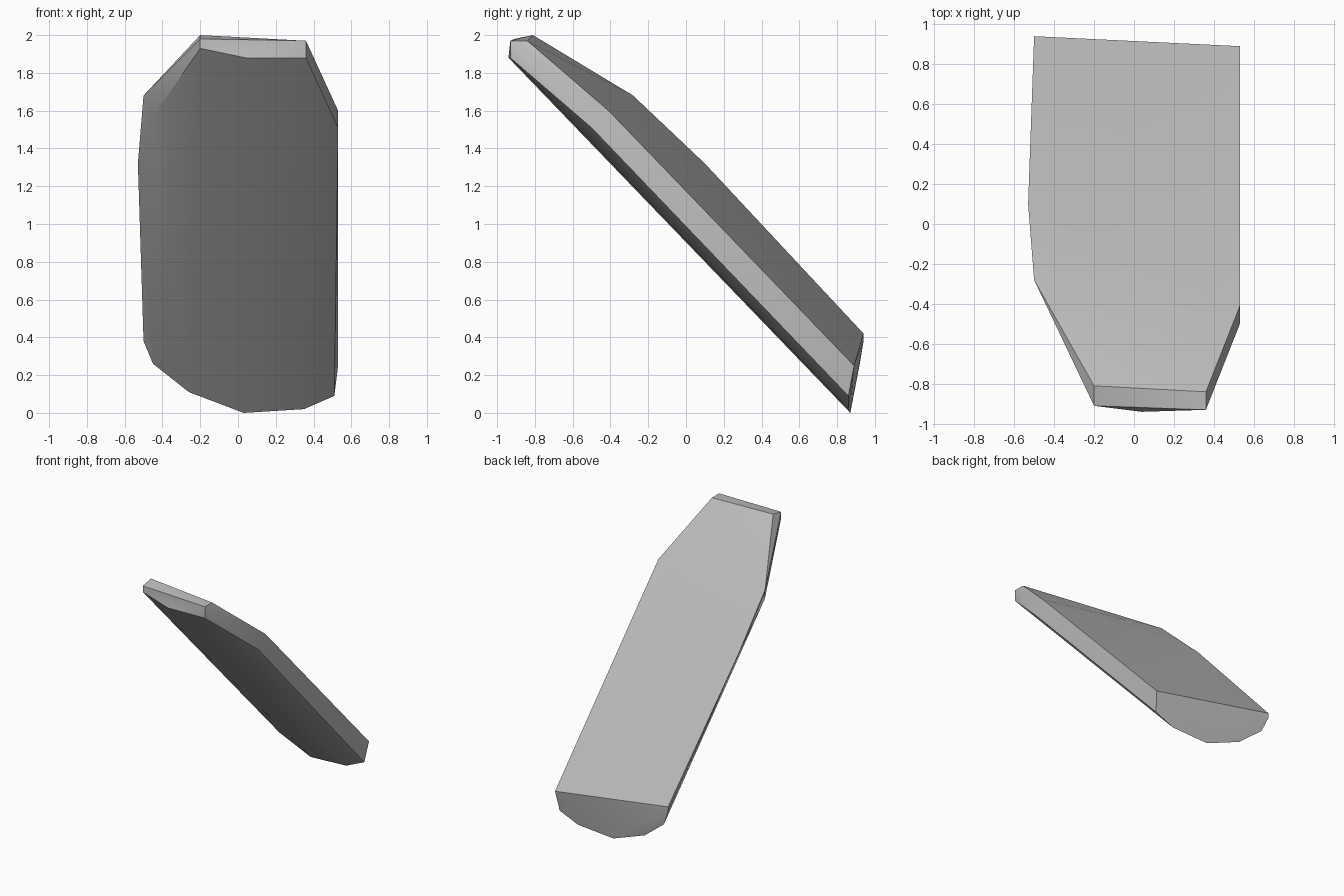
import bpy, bmesh, math

# Remove the default cube if present
cube = bpy.data.objects.get("Cube")
if cube:
    bpy.data.objects.remove(cube, do_unlink=True)


def flat_material(name, colour):
    mat = bpy.data.materials.new(name)
    mat.use_nodes = True
    mat.diffuse_color = colour
    for node in mat.node_tree.nodes:
        if node.type == 'BSDF_PRINCIPLED':
            node.inputs["Base Color"].default_value = colour
            node.inputs["Roughness"].default_value = 0.8
    return mat


# Corners of the slanted upper face, left rail then right rail
upper_left = [(-.5, .94, .42), (-.53, .1, 1.32), (-.5, -.28, 1.68), (-.2, -.81, 2)]
upper_right = [(.53, .89, .25), (.53, -.41, 1.6), (.36, -.84, 1.97)]

# Blunt nose at the raised end
nose = [(-.2, -.91, 1.98), (.36, -.93, 1.97), (.36, -.93, 1.88),
        (.04, -.94, 1.88), (-.2, -.91, 1.93)]

# Shoulders where the underside meets the sides
shoulders = [(-.45, -.35, 1.57), (.53, -.5, 1.51)]

# Rounded keel outline at the low end
keel = [(-.5, .94, .38), (-.45, .92, .26), (-.26, .89, .11), (.03, .87, 0),
        (.35, .86, .02), (.51, .86, .09)]


def make_slab(name, corners, material):
    """Wrap the corners in a closed convex skin and merge its flat facets."""
    bm = bmesh.new()
    for corner in corners:
        bm.verts.new(corner)
    bmesh.ops.convex_hull(bm, input=bm.verts)
    loose = [v for v in bm.verts if not v.link_faces]
    bmesh.ops.delete(bm, geom=loose, context='VERTS')
    bmesh.ops.dissolve_limit(bm, angle_limit=math.radians(1),
                             verts=bm.verts, edges=bm.edges)
    bmesh.ops.recalc_face_normals(bm, faces=bm.faces)
    mesh = bpy.data.meshes.new(name)
    bm.to_mesh(mesh)
    bm.free()
    mesh.materials.append(material)
    obj = bpy.data.objects.new(name, mesh)
    bpy.context.collection.objects.link(obj)
    return obj


stone = flat_material("light grey stone", (.51, .51, .51, 1))
slab = make_slab("leaning_slab",
                 upper_left + upper_right + nose + shoulders + keel, stone)

# Soft shading across the shallow creases, crisp outer edges
bpy.ops.object.select_all(action='DESELECT')
slab.select_set(True)
bpy.context.view_layer.objects.active = slab
bpy.ops.object.shade_smooth_by_angle(angle=math.radians(30))
